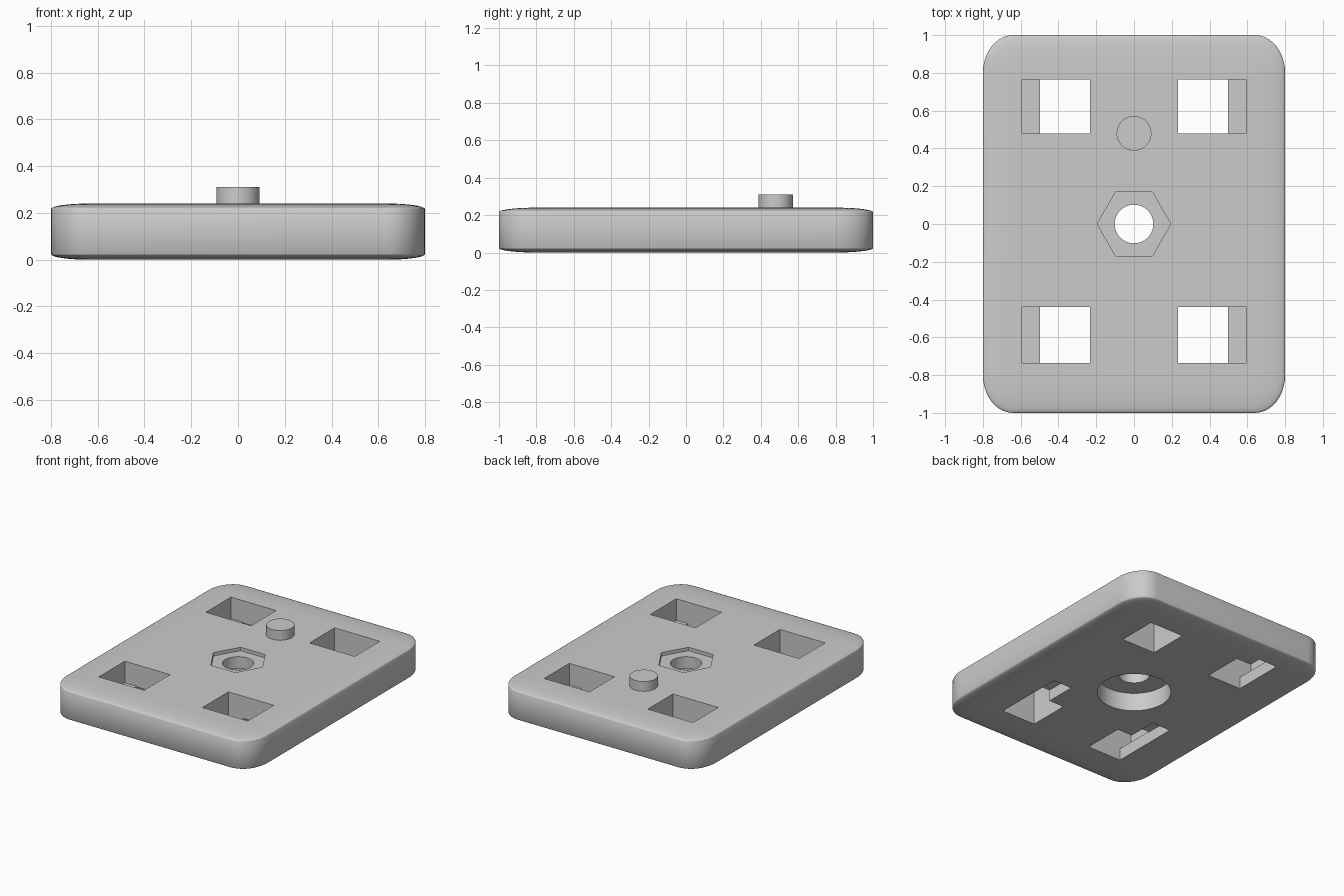
import bpy
import bmesh
from math import pi, radians
from mathutils import Matrix, Vector

if "Cube" in bpy.data.objects:
    bpy.data.objects.remove(bpy.data.objects["Cube"], do_unlink=True)

HEIGHT = 0.24
LEDGE = 0.085      # height of the ledge inside each pocket

grey = bpy.data.materials.new("light_grey")
grey.use_nodes = True
grey.diffuse_color = (0.6, 0.6, 0.6, 1)
grey.node_tree.nodes["Principled BSDF"].inputs["Base Color"].default_value = (0.6, 0.6, 0.6, 1)


def make_object(name, bm):
    mesh = bpy.data.meshes.new(name)
    bmesh.ops.recalc_face_normals(bm, faces=bm.faces)
    bm.to_mesh(mesh)
    bm.free()
    mesh.materials.append(grey)
    obj = bpy.data.objects.new(name, mesh)
    bpy.context.collection.objects.link(obj)
    return obj


def box(name, low, high):
    bm = bmesh.new()
    bmesh.ops.create_cube(bm, size=1)
    low, high = Vector(low), Vector(high)
    bmesh.ops.scale(bm, vec=high - low, verts=bm.verts)
    bmesh.ops.translate(bm, vec=(low + high) / 2, verts=bm.verts)
    return make_object(name, bm)


def cylinder(name, radius, z0, z1, y=0, sides=48, turn=0):
    bm = bmesh.new()
    place = Matrix.Translation((0, y, (z0 + z1) / 2)) @ Matrix.Rotation(turn, 4, "Z")
    bmesh.ops.create_cone(bm, cap_ends=True, segments=sides, radius1=radius,
                          radius2=radius, depth=z1 - z0, matrix=place)
    return make_object(name, bm)


def activate(obj):
    bpy.ops.object.select_all(action="DESELECT")
    obj.select_set(True)
    bpy.context.view_layer.objects.active = obj


def cut(target, cutter):
    activate(target)
    mod = target.modifiers.new("cut", "BOOLEAN")
    mod.operation = "DIFFERENCE"
    mod.solver = "EXACT"
    mod.object = cutter
    bpy.ops.object.modifier_apply(modifier=mod.name)
    bpy.data.objects.remove(cutter, do_unlink=True)


def side_box(name, side, x0, x1, y0, y1, z0, z1):
    # box between two distances from the centre line, on the chosen side
    xs = sorted((side * x0, side * x1))
    return box(name, (xs[0], y0, z0), (xs[1], y1, z1))


# Plate: evenly rounded cube, then flattened so its rounding stretches with it
bm = bmesh.new()
bmesh.ops.create_cube(bm, size=1)
bmesh.ops.bevel(bm, geom=bm.edges[:], offset=0.1, segments=10,
                profile=0.5, affect="EDGES")
bmesh.ops.scale(bm, vec=(1.6, 2, HEIGHT), verts=bm.verts)
bmesh.ops.translate(bm, vec=(0, 0, HEIGHT / 2), verts=bm.verts)
plate = make_object("base_plate", bm)

# Four stepped pockets: wide above the ledge, narrower through the bottom
for side in (-1, 1):
    for y0, y1 in ((0.48, 0.765), (-0.735, -0.44)):
        cut(plate, side_box("pocket_cutter", side, 0.232, 0.592, y0, y1, LEDGE, 1))
        cut(plate, side_box("through_cutter", side, 0.232, 0.497, y0, y1, -1, LEDGE + 0.02))

# Blind slots on the underside, running back from the holes
for side, y0, y1 in ((-1, -0.5, -0.23), (1, -0.5, -0.22), (-1, 0.7, 0.85)):
    cut(plate, side_box("slot_cutter", side, 0.35, 0.497, y0, y1, -1, LEDGE - 0.005))

# Centre: through hole, shallow hexagon on top, round recess below
cut(plate, cylinder("hole_cutter", 0.102, -1, 1))
cut(plate, cylinder("hexagon_cutter", 0.195, HEIGHT - 0.025, 1, sides=6, turn=pi / 6))
cut(plate, cylinder("recess_cutter", 0.24, -1, 0.13))

# Locating peg
peg = cylinder("locating_peg", 0.092, HEIGHT - 0.03, 0.31, y=0.48)

for obj in (plate, peg):
    activate(obj)
    bpy.ops.object.shade_smooth_by_angle(angle=radians(35))
